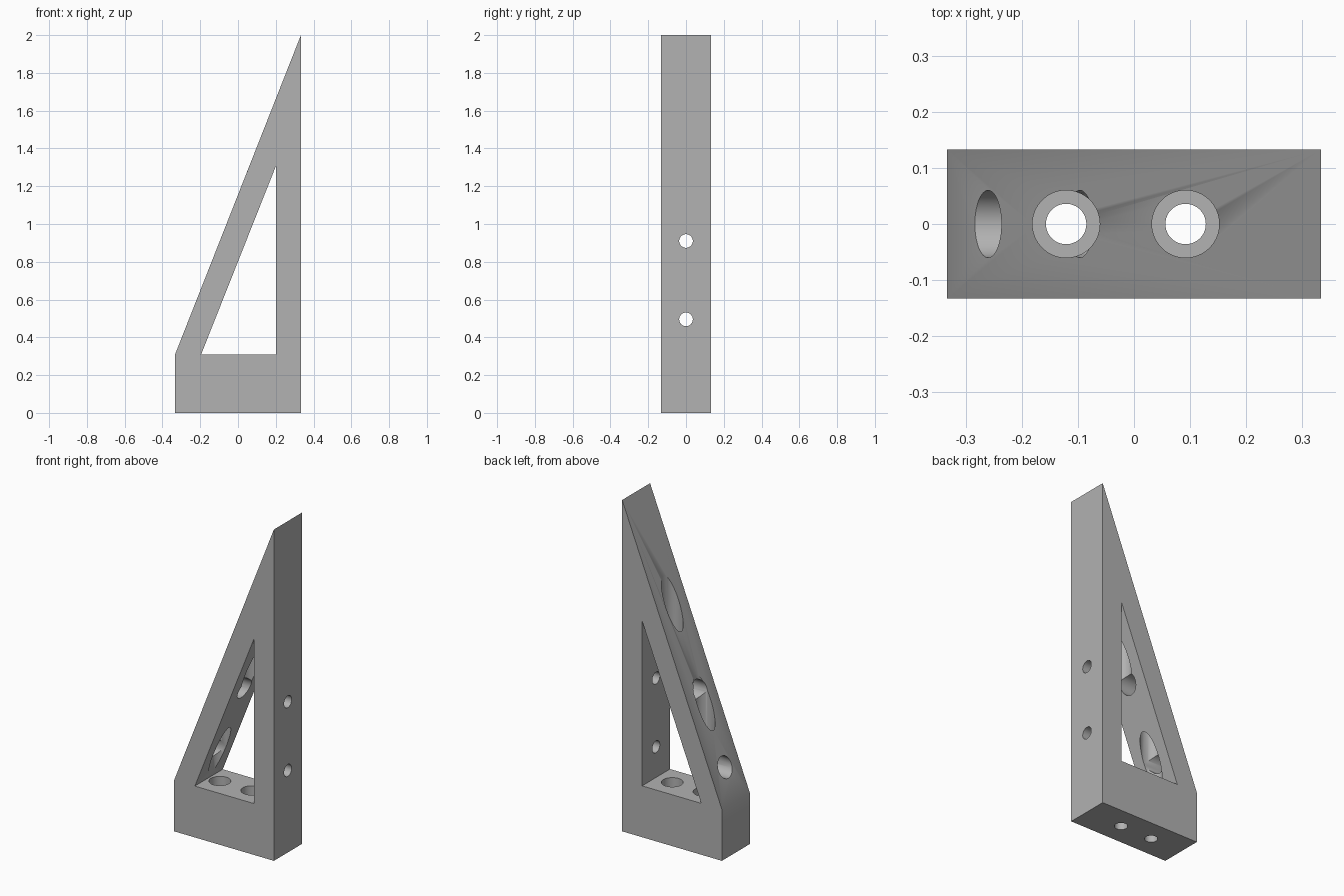
import bpy, math

if "Cube" in bpy.data.objects:
    bpy.data.objects.remove(bpy.data.objects["Cube"], do_unlink=True)

HALF_W, HALF_T = 0.333, 0.133
BASE_TOP, POST_IN = 0.31, 0.2
BOLT_R, ACCESS_R = 0.036, 0.06

grey = bpy.data.materials.new("plain grey")
grey.use_nodes = True
colour = (0.445, 0.445, 0.445, 1)
grey.diffuse_color = colour
grey.node_tree.nodes["Principled BSDF"].inputs["Base Color"].default_value = colour


def prism(name, profile, half):
    """Extrude an x-z outline along y."""
    n = len(profile)
    verts = [(x, y, z) for y in (-half, half) for x, z in profile]
    faces = [tuple(range(n)), tuple(reversed(range(n, 2 * n)))]
    faces += [(i, i + n, (i + 1) % n + n, (i + 1) % n) for i in range(n)]
    mesh = bpy.data.meshes.new(name)
    mesh.from_pydata(verts, [], faces)
    mesh.materials.append(grey)
    obj = bpy.data.objects.new(name, mesh)
    bpy.context.collection.objects.link(obj)
    return obj


def rod(radius, start, end, x=None, z=None):
    """Cutter along z at a given x, or along x at a given z."""
    mid = (start + end) / 2
    vertical = z is None
    bpy.ops.mesh.primitive_cylinder_add(
        vertices=64, radius=radius, depth=end - start,
        location=(x, 0, mid) if vertical else (mid, 0, z),
        rotation=(0, 0 if vertical else math.pi / 2, 0))
    obj = bpy.context.object
    obj.data.materials.append(grey)
    return obj


def cut(body, cutter):
    cutter.hide_render = True
    mod = body.modifiers.new("cut", 'BOOLEAN')
    mod.operation, mod.solver, mod.object = 'DIFFERENCE', 'EXACT', cutter
    bpy.context.view_layer.objects.active = body
    bpy.ops.object.modifier_apply(modifier=mod.name)
    bpy.data.objects.remove(cutter, do_unlink=True)


# Solid wedge body and its triangular window
bracket = prism("angle_bracket", [(-HALF_W, 0), (HALF_W, 0), (HALF_W, 2), (-HALF_W, BASE_TOP)], HALF_T)
cut(bracket, prism("window", [(-0.195, BASE_TOP), (POST_IN, BASE_TOP), (POST_IN, 1.305)], 0.3))

# Base bolt holes, with wide tool access from above through the strut
for x in (-0.121, 0.092):
    cut(bracket, rod(ACCESS_R, 0.133, 2.2, x=x))
    cut(bracket, rod(BOLT_R, -0.1, 0.2, x=x))

# Post bolt holes, with wide tool access from the side through the strut
for z in (0.495, 0.91):
    cut(bracket, rod(ACCESS_R, -0.6, 0.15, z=z))
    cut(bracket, rod(BOLT_R, 0.1, 0.5, z=z))

# Smooth bores, crisp edges
bpy.ops.object.select_all(action='DESELECT')
bracket.select_set(True)
bpy.context.view_layer.objects.active = bracket
bpy.ops.object.shade_smooth_by_angle(angle=math.radians(30))
